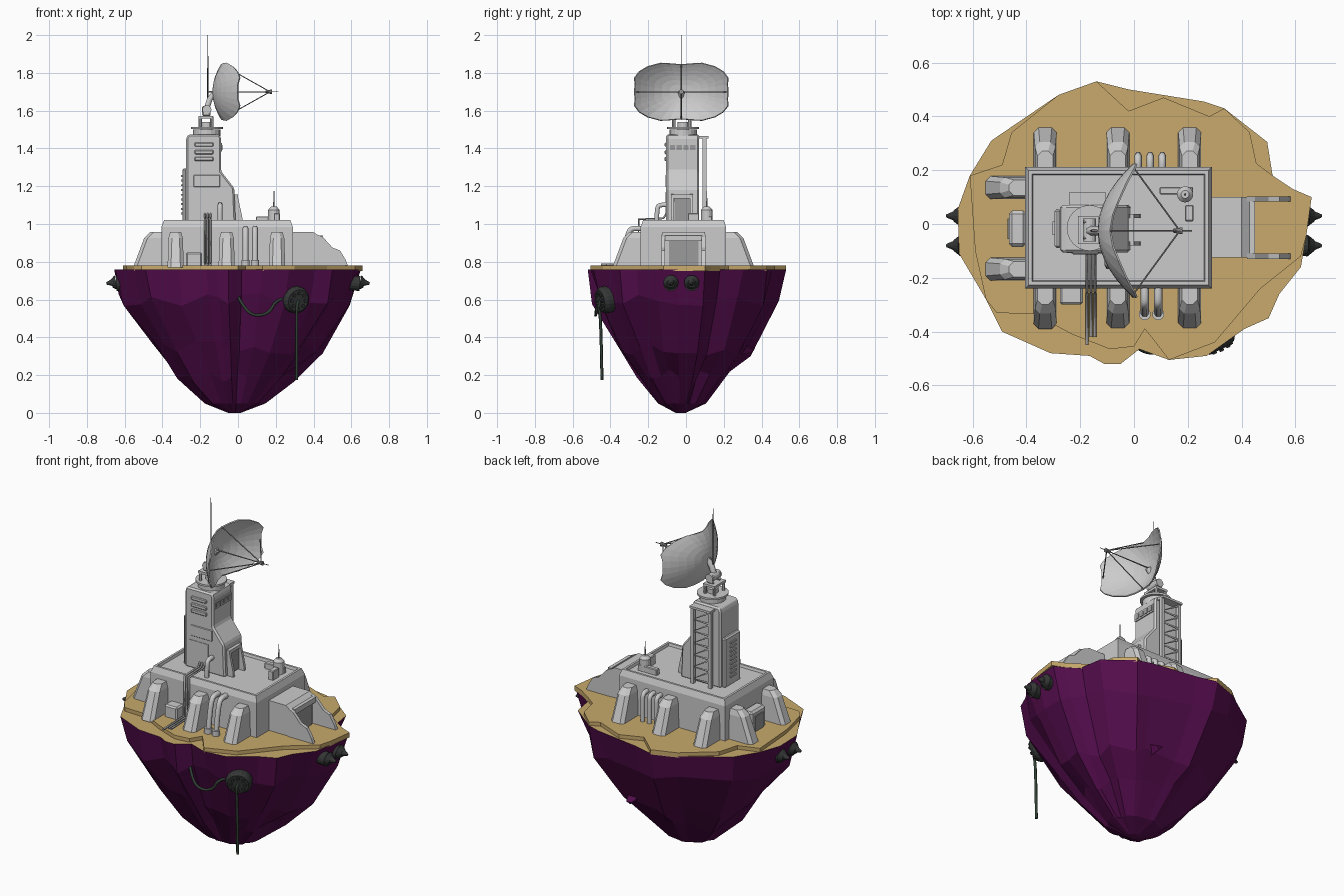
import bpy, bmesh, math, random
from mathutils import Vector

if "Cube" in bpy.data.objects:
    bpy.data.objects.remove(bpy.data.objects["Cube"])

random.seed(4)

def material(name, r, g, b):
    m = bpy.data.materials.new(name)
    m.diffuse_color = (r, g, b, 1)
    m.use_nodes = True
    m.node_tree.nodes["Principled BSDF"].inputs["Base Color"].default_value = m.diffuse_color
    return m

GREY = material("light_grey", .60, .60, .60)
MID = material("mid_grey", .33, .33, .33)
SAND = material("sand", .58, .40, .15)
PURPLE = material("purple_rock", .09, .004, .075)
DARK = material("dark_metal", .035, .037, .037)
GREEN = material("dark_green_hose", .03, .05, .035)

def finish(name, bm, *mats):
    bmesh.ops.recalc_face_normals(bm, faces=bm.faces)
    me = bpy.data.meshes.new(name)
    bm.to_mesh(me)
    bm.free()
    for m in mats:
        me.materials.append(m)
    ob = bpy.data.objects.new(name, me)
    bpy.context.collection.objects.link(ob)
    return ob

def bevel(ob, w):
    m = ob.modifiers.new("bevel", 'BEVEL')
    m.width, m.segments = w, 1
    return ob

def loft(name, rings, mat, cap_end=True):
    bm = bmesh.new()
    vs = [[bm.verts.new(p) for p in r] for r in rings]
    n = len(rings[0])
    for a, b in zip(vs, vs[1:]):
        for i in range(n):
            bm.faces.new((a[i], a[(i + 1) % n], b[(i + 1) % n], b[i]))
    bm.faces.new(vs[0])
    if cap_end:
        bm.faces.new(vs[-1])
    return finish(name, bm, mat)

def box(name, x0, x1, y0, y1, z0, z1, mat=GREY, bev=0):
    r = [(x0, y0), (x1, y0), (x1, y1), (x0, y1)]
    ob = loft(name, [[(x, y, z) for x, y in r] for z in (z0, z1)], mat)
    return bevel(ob, bev) if bev else ob

def prism_y(name, pts, y0, y1, mat=GREY):
    return loft(name, [[(x, y, z) for x, z in pts] for y in (y0, y1)], mat)

def cyl(name, p, q, r1, r2=None, mat=GREY, seg=16):
    p, q = Vector(p), Vector(q)
    rot = (q - p).to_track_quat('Z', 'Y')
    rings = []
    for c, r in ((p, r1), (q, r1 if r2 is None else r2)):
        rings.append([c + rot @ Vector((r * math.cos(2 * math.pi * i / seg),
                      r * math.sin(2 * math.pi * i / seg), 0)) for i in range(seg)])
    return loft(name, rings, mat)

def tube(name, pts, r, mat=GREY, smooth=False):
    cu = bpy.data.curves.new(name, 'CURVE')
    cu.dimensions, cu.bevel_depth, cu.bevel_resolution = '3D', r, 1
    cu.use_fill_caps = True
    s = cu.splines.new('NURBS' if smooth else 'POLY')
    s.points.add(len(pts) - 1)
    for pt, co in zip(s.points, pts):
        pt.co = (*co, 1)
    if smooth:
        s.order_u, s.use_endpoint_u, s.resolution_u = 3, True, 5
    cu.materials.append(mat)
    ob = bpy.data.objects.new(name, cu)
    bpy.context.collection.objects.link(ob)
    return ob

# floating rock: jagged outline shrunk towards a blunt point
outline = [(.65, .10), (.64, -.045), (.62, -.16), (.54, -.26), (.50, -.35), (.41, -.39), (.27, -.49),
           (.13, -.505), (.02, -.465), (-.05, -.52), (-.11, -.52), (-.165, -.49), (-.31, -.48),
           (-.49, -.40), (-.55, -.28), (-.65, -.11), (-.655, .055), (-.61, .18), (-.53, .31),
           (-.28, .48), (-.14, .53), (-.02, .50), (.26, .455), (.335, .43), (.495, .305),
           (.515, .18), (.59, .13)]
rings = []
for z, s in ((.758, 1), (.60, .94), (.34, .68), (.19, .465), (.05, .24), (0, .05)):
    ring = []
    for x, y in outline:
        k = s * (1 + (random.uniform(-.05, .03) if z < .7 else 0))
        dz = random.uniform(-.04, .04) if .1 < z < .7 else 0
        ring.append((x * k - .02 * (1 - s), y * k - .03 * (1 - s), z + dz))
    rings.append(ring)
rock = loft("rock", rings, PURPLE)
rock.data.materials.append(SAND)
for p in rock.data.polygons:
    p.material_index = int(p.normal.z > .9)
loft("rock_shard", [[(.05, .20, .42), (.20, .20, .40), (.14, .15, .28)],
                    [(.10, .365, .34), (.14, .36, .335), (.12, .35, .32)]], PURPLE)

# sand crust
crust = [(-.61, .18), (-.49, .22), (-.455, .34), (-.28, .48), (-.14, .53), (-.02, .42), (.11, .47),
         (.28, .40), (.335, .43), (.43, .34), (.455, .225), (.515, .18), (.59, .13), (.66, .10),
         (.64, -.045), (.62, -.12), (.47, -.24), (.30, -.44), (.13, -.505), (.08, -.44), (.04, -.39),
         (0, -.455), (-.09, -.465), (-.23, -.41), (-.37, -.335), (-.51, -.33), (-.55, -.28), (-.59, -.1)]
loft("sand_crust", [[(x, y, z) for x, y in crust] for z in (.752, .78)], SAND)

# main bunker with sunken roof
def rect(i, z):
    return [(-.405 + i, -.24 + i, z), (.29 - i, -.24 + i, z), (.29 - i, .212 - i, z), (-.405 + i, .212 - i, z)]
loft("bunker", [rect(0, .77), rect(0, .985), rect(.013, 1.02), rect(.026, 1.02), rect(.03, 1.005)], GREY)

# buttresses around the bunker
def buttress(cx, cy, ang):
    d = Vector((math.cos(ang), math.sin(ang), 0))
    t = Vector((-d.y, d.x, 0))
    rs = []
    for z, w, e in ((.77, .043, .15), (.925, .038, .092), (.957, .029, .06)):
        c = .018
        rs.append([Vector((cx, cy, z)) + t * a + d * b for a, b in
                   ((-w, -.02), (-w, e - c), (c - w, e), (w - c, e), (w, e - c), (w, -.02))])
    loft("buttress", rs, GREY)
for x in (-.33, -.06, .207):
    buttress(x, -.24, -math.pi / 2)
    buttress(x, .212, math.pi / 2)
for y in (.135, -.168):
    buttress(-.405, y, math.pi)

# side extensions
box("left_entry", -.465, -.40, -.085, .05, .77, .90, GREY, .012)
box("left_entry_door", -.470, -.464, -.055, .02, .78, .87, MID)
box("front_box", -.275, -.19, -.30, -.23, .77, .85, GREY, .008)
prism_y("gate_house", [(.28, .77), (.28, .957), (.40, .957), (.43, .935), (.43, .77)], -.125, .10)
cheek = [(.42, .77), (.42, .945), (.45, .93), (.50, .875), (.54, .86), (.57, .81), (.585, .77)]
for y in (-.13, .083):
    prism_y("gate_cheek", cheek, y, y + .02)
box("gate_door", .43, .436, -.09, .065, .78, .91, MID)
box("gate_lintel", .43, .45, -.11, .085, .91, .94)

# pipes and cables outside
for x in (.04, .09):
    tube("front_pipe", [(x, -.23, .975), (x, -.28, .98), (x, -.305, .96), (x, -.325, .86), (x, -.335, .77)], .016, GREY, True)
    cyl("pipe_foot", (x, -.335, .775), (x, -.335, .81), .022)
for x in (.015, .06, .105):
    tube("back_pipe", [(x, .20, .94), (x, .25, .95), (x, .255, .90), (x, .255, .77)], .014, GREY, True)
for x in (-.175, -.16, -.145):
    e = -.45 if x < -.17 else -.42
    tube("tower_cable", [(x, -.10, 1.06), (x, -.12, 1.03), (x, -.25, 1.025), (x, -.255, .79), (x, e, .785)], .006, MID)

# tower
tower = prism_y("tower", [(-.275, 1.0), (-.275, 1.455), (-.262, 1.475), (-.10, 1.475), (-.09, 1.46),
                          (-.09, 1.28), (-.02, 1.19), (-.012, 1.0)], -.105, .07)
bevel(tower, .014)
box("tower_rear_step", -.295, -.27, -.09, .055, 1.0, 1.295, GREY, .008)
for i in range(9):
    box("rear_louvre", -.302, -.29, -.04, .01, 1.05 + i * .025, 1.06 + i * .025)
for z in (1.42, 1.38, 1.345):
    box("front_louvre", -.23, -.13, -.113, -.10, z - .011, z + .011, GREY, .004)
box("front_panel", -.235, -.095, -.109, -.10, 1.195, 1.26, GREY, .003)
box("front_lower_panel", -.25, -.12, -.108, -.10, 1.04, 1.17)
box("window_frame", -.092, -.084, -.095, .06, 1.383, 1.428)
for i in range(4):
    y = -.086 + i * .036
    box("window", -.085, -.081, y, y + .028, 1.392, 1.419, MID)
box("tower_door", -.018, -.009, -.06, .02, 1.01, 1.135, MID)
for y in (-.08, .022):
    prism_y("door_fin", [(-.025, 1.0), (-.02, 1.16), (0, 1.14), (.022, 1.04), (.025, 1.0)], y, y + .015)
box("door_hood", -.025, .0, -.08, .037, 1.135, 1.155)
tube("roof_pipe", [(-.095, -.09, 1.10), (-.095, -.14, 1.105), (-.095, -.155, 1.08), (-.095, -.155, 1.0)], .014, GREY, True)

# lattice frame behind the tower
for x in (-.23, -.115):
    box("lattice_rail", x - .009, x + .009, .088, .108, 1.0, 1.46)
for i in range(6):
    a, b = 1.03 + i * .07, 1.10 + i * .07
    tube("lattice_brace", [(-.23, .098, a), (-.115, .098, a), (-.23, .098, b)][:: 1 if i % 2 else -1], .006)
box("lattice_top", -.24, -.105, .06, .118, 1.452, 1.465)

# turntable and pedestal
C = (-.165, -.015)
cyl("turntable_collar", (*C, 1.465), (*C, 1.50), .072, seg=20)
cyl("turntable_platform", (*C, 1.503), (*C, 1.514), .085, seg=24)
cyl("turntable_core", (*C, 1.49), (*C, 1.54), .03)
for dx in (-.035, .025):
    for dy in (-.05, .035):
        cyl("pedestal_leg", (C[0] + dx, C[1] + dy, 1.51), (C[0] + dx, C[1] + dy, 1.57), .009, seg=8)
box("pedestal_top", -.208, -.132, -.075, .03, 1.558, 1.572)
for y in (-.06, .0):
    box("yoke_arm", -.19, -.145, y, y + .015, 1.57, 1.625, GREY, .008)
cyl("yoke_pivot", (-.165, -.065, 1.605), (-.165, .02, 1.605), .024)
tube("dish_arm", [(-.17, -.025, 1.60), (-.15, -.025, 1.66), (-.12, -.025, 1.70)], .017)
cyl("mast", (-.16, -.025, 1.56), (-.16, -.025, 2.0), .004, .002, DARK, 6)

# dish: paraboloid with a clipped, wavy outline
q = [(.25, 0), (.248, .04), (.25, .075), (.225, .108), (.18, .135), (.11, .154), (.06, .151), (0, .146)]
edge = q + [(-a, b) for a, b in q[-2::-1]]
edge += [(a, -b) for a, b in edge[-2:0:-1]]
DY, DZ = -.025, 1.70
dish = loft("dish", [[(-.135 + 2.1 * f * f * (a * a + b * b), DY + a * f, DZ + b * f) for a, b in edge]
                     for f in (.08, .25, .42, .58, .74, .88, 1)], GREY, False)
dish.modifiers.new("thickness", 'SOLIDIFY').thickness = .007
tip = (.17, DY, DZ)
for a, b in ((.245, 0), (-.245, 0), (0, .146), (0, -.146)):
    k = -.135 + 2.1 * (a * a + b * b)
    cyl("feed_strut", (k, DY + a, DZ + b), tip, .003, mat=MID, seg=6)
cyl("feed_rod", (-.16, DY, DZ), (.215, DY, DZ), .004, .002, MID, 6)
cyl("feed_horn", (.145, DY, DZ), (.18, DY, DZ), .007, .013, MID, 10)

# roof equipment
cyl("roof_tank", (.19, .11, 1.0), (.19, .11, 1.075), .03)
cyl("roof_tank_dome", (.19, .11, 1.075), (.19, .11, 1.092), .03, .015)
cyl("roof_antenna", (.19, .11, 1.09), (.19, .11, 1.175), .004, .002, MID, 6)
box("roof_duct", .095, .22, .11, .138, 1.0, 1.04, GREY, .004)
box("roof_cabinet", .19, .222, .01, .07, 1.0, 1.058, GREY, .004)

# thruster studs on both ends
for s in (-1, 1):
    for y in (.03, -.08):
        for name, a, b, r1, r2 in (("stud_base", .58, .645, .038, .04), ("stud_collar", .645, .668, .04, .022),
                                   ("stud_tip", .668, .697, .018, .006)):
            cyl(name, (s * a, y, .69), (s * b, y, .685), r1, r2, DARK)

# round hatch with hoses
n = Vector((.42, -.88, -.18)).normalized()
h = Vector((.305, -.425, .60))
cyl("hatch_body", h - n * .08, h + n * .015, .072, mat=DARK, seg=20)
cyl("hatch_rim", h + n * .015, h + n * .035, .072, .058, DARK, 20)
up = (Vector((0, 0, 1)) - n * n.z).normalized()
side = n.cross(up)
for i in range(8):
    c = h + (up * math.cos(i * math.pi / 4) + side * math.sin(i * math.pi / 4)) * .04
    cyl("hatch_stud", c + n * .03, c + n * .045, .009, mat=DARK, seg=8)
tube("hanging_hose", [h + n * .03, (.312, -.465, .57), (.31, -.45, .50), (.31, -.445, .175)], .008, GREEN, True)
tube("side_hose", [(-.01, -.44, .635), (.03, -.475, .555), (.09, -.48, .51), (.17, -.475, .53),
                   (.20, -.47, .60), (.26, -.43, .61)], .008, GREEN, True)
